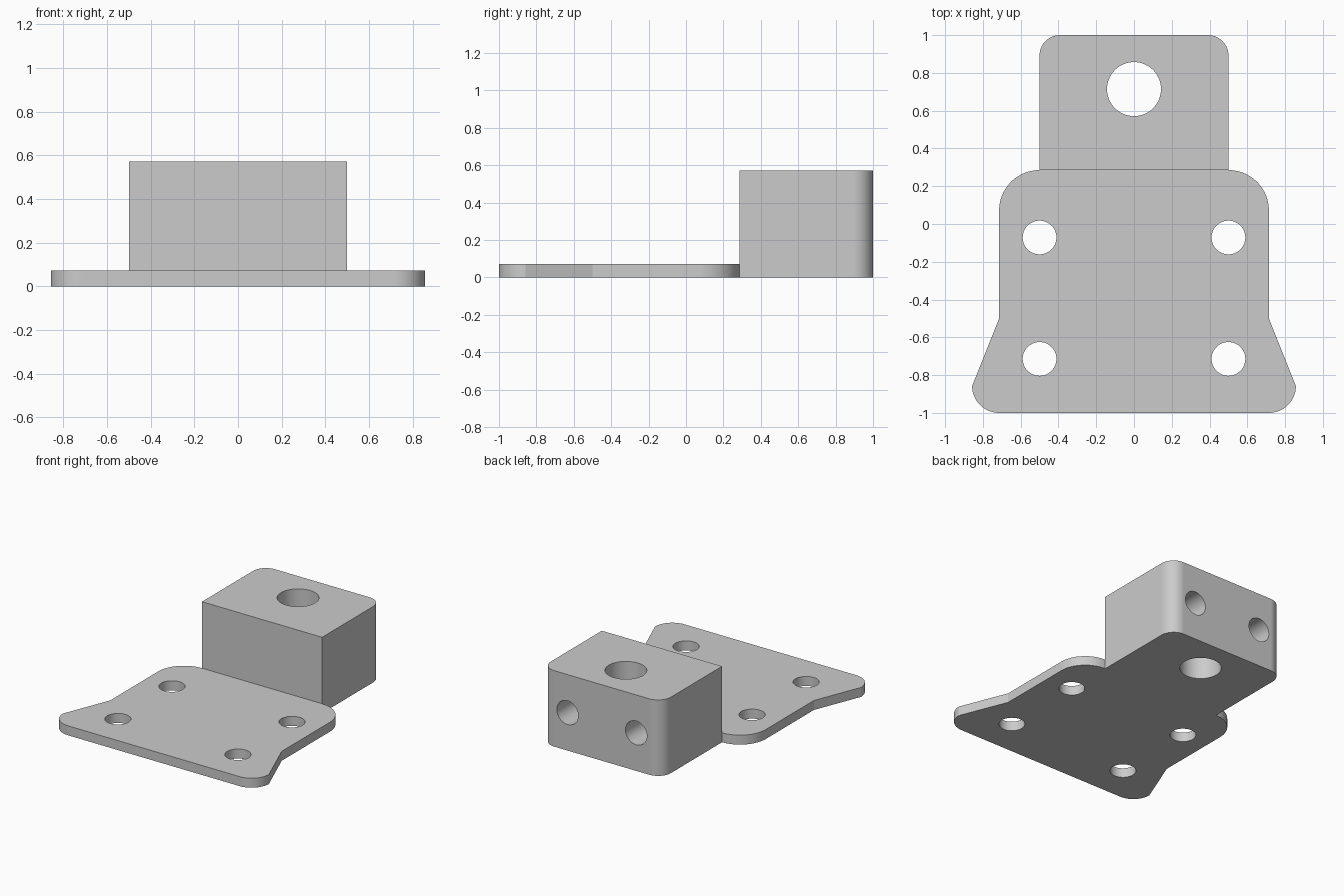
import bpy
import bmesh
from math import radians, sin, cos
from mathutils import Matrix, Vector

if "Cube" in bpy.data.objects:
    bpy.data.objects.remove(bpy.data.objects["Cube"], do_unlink=True)

# Main sizes
U = 1 / 28
PLATE_T, BLOCK_H = 2 * U, 16 * U
SEAM_Y = 8 * U

grey = bpy.data.materials.new("light_grey")
grey.use_nodes = True
colour = (0.6, 0.6, 0.6, 1)
grey.diffuse_color = colour
grey.node_tree.nodes["Principled BSDF"].inputs["Base Color"].default_value = colour


def arc(cx, cy, r, start, end, steps=14):
    angles = [radians(start + (end - start) * i / steps) for i in range(steps + 1)]
    return [(cx + r * cos(a), cy + r * sin(a)) for a in angles]


def add_object(name, bm):
    bmesh.ops.recalc_face_normals(bm, faces=bm.faces)
    mesh = bpy.data.meshes.new(name)
    bm.to_mesh(mesh)
    bm.free()
    mesh.materials.append(grey)
    obj = bpy.data.objects.new(name, mesh)
    bpy.context.collection.objects.link(obj)
    return obj


def symmetric_slab(name, right_half, height):
    """Mirror a right-hand outline across x = 0 and extrude it upward."""
    outline = right_half + [(-x, y) for x, y in reversed(right_half)]
    bm = bmesh.new()
    face = bm.faces.new([bm.verts.new((x, y, 0)) for x, y in outline])
    top = bmesh.ops.extrude_face_region(bm, geom=[face])["geom"]
    bmesh.ops.translate(bm, vec=(0, 0, height),
                        verts=[v for v in top if isinstance(v, bmesh.types.BMVert)])
    return add_object(name, bm)


def cylinder(bm, centre, radius, depth, rotation=Matrix()):
    bmesh.ops.create_cone(bm, cap_ends=True, segments=64, radius1=radius,
                          radius2=radius, depth=depth,
                          matrix=Matrix.Translation(Vector(centre)) @ rotation)


def boolean(target, tool, operation):
    mod = target.modifiers.new(operation.lower(), "BOOLEAN")
    mod.operation, mod.solver, mod.object = operation, "EXACT", tool
    bpy.context.view_layer.objects.active = target
    bpy.ops.object.modifier_apply(modifier=mod.name)
    bpy.data.objects.remove(tool, do_unlink=True)


# Flared base plate with rounded corners
plate_half = (arc(20 * U, -24 * U, 4 * U, -90, 0) + [(20 * U, -14 * U)]
              + arc(14 * U, 2 * U, 6 * U, 0, 90))
bracket = symmetric_slab("mounting_bracket", plate_half, PLATE_T)

# Upright block with rounded back corners
block_half = [(14 * U, SEAM_Y)] + arc(11 * U, 25 * U, 3 * U, 0, 90)
block = symmetric_slab("block", block_half, BLOCK_H)
boolean(bracket, block, "UNION")

# Screw holes, main bore and blind holes in the back
bm = bmesh.new()
cylinder(bm, (0, 20 * U, BLOCK_H / 2), 4 * U, 1)
for side in (-1, 1):
    for y in (-2 * U, -20 * U):
        cylinder(bm, (side * 14 * U, y, 0), 2.5 * U, 0.4)
    cylinder(bm, (side * 8 * U, 1, BLOCK_H / 2), 2.5 * U, 0.8,
             Matrix.Rotation(radians(90), 4, "X"))
cutter = add_object("hole_cutter", bm)
cutter.hide_render = True
boolean(bracket, cutter, "DIFFERENCE")

# Smooth curves, crisp edges
bpy.ops.object.select_all(action="DESELECT")
bracket.select_set(True)
bpy.context.view_layer.objects.active = bracket
bpy.ops.object.shade_smooth_by_angle(angle=radians(15))
weighted = bracket.modifiers.new("flat_face_normals", "WEIGHTED_NORMAL")
weighted.keep_sharp = True
